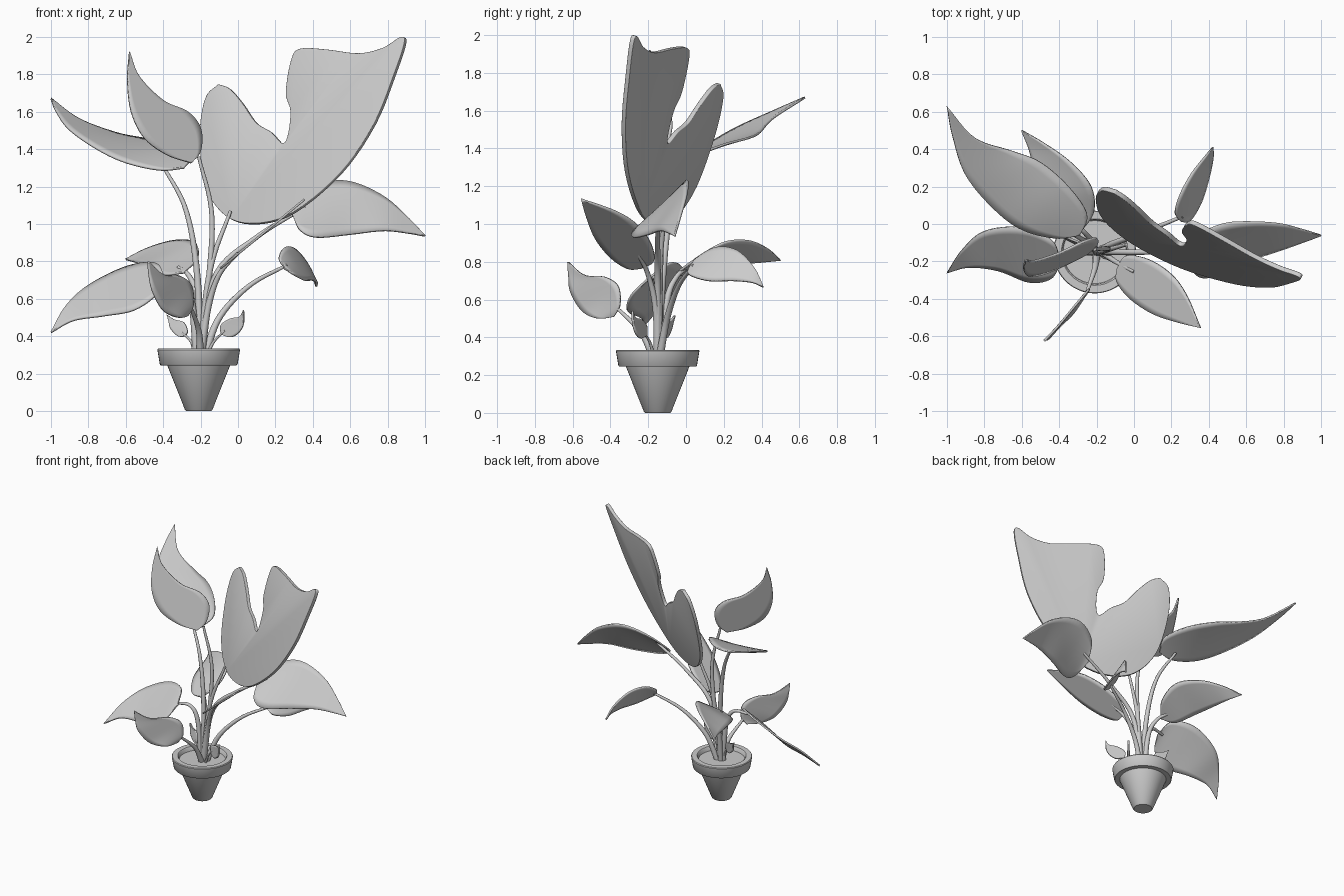
import bpy, bmesh, math
from mathutils import Vector as V

if "Cube" in bpy.data.objects:
    bpy.data.objects.remove(bpy.data.objects["Cube"])

PX, PY = -0.21, -0.15  # pot centre


def obj_from_bm(name, bm, angle=40):
    bmesh.ops.recalc_face_normals(bm, faces=bm.faces)
    me = bpy.data.meshes.new(name)
    bm.to_mesh(me)
    bm.free()
    o = bpy.data.objects.new(name, me)
    bpy.context.collection.objects.link(o)
    bpy.ops.object.select_all(action='DESELECT')
    o.select_set(True)
    bpy.context.view_layer.objects.active = o
    bpy.ops.object.shade_smooth_by_angle(angle=math.radians(angle))
    return o


def spline(pts, n):
    """n + 1 samples of a smooth curve through pts."""
    p = [V(q) for q in pts]
    p = [p[0] * 2 - p[1]] + p + [p[-1] * 2 - p[-2]]
    out = []
    for k in range(n + 1):
        t = k / n * (len(p) - 3)
        i = min(int(t), len(p) - 4)
        t -= i
        a, b, c, d = p[i:i + 4]
        out.append(0.5 * (2 * b + (c - a) * t + (2 * a - 5 * b + 4 * c - d) * t * t
                          + (3 * b - a - 3 * c + d) * t ** 3))
    return out


def lathe(name, profile, seg=48):
    bm = bmesh.new()
    rings = [[bm.verts.new((PX + r * math.cos(2 * math.pi * i / seg),
                            PY + r * math.sin(2 * math.pi * i / seg), z))
              for i in range(seg)] for r, z in profile]
    for a, b in zip(rings, rings[1:]):
        for i in range(seg):
            j = (i + 1) % seg
            bm.faces.new((a[i], a[j], b[j], b[i]))
    bm.faces.new(rings[0])
    bm.faces.new(rings[-1])
    return obj_from_bm(name, bm)


def leaf(name, base, left, right, tip, n=28, m=8, thick=0.012):
    """Blade lofted between a left and a right edge."""
    bm = bmesh.new()
    le = spline([base] + left + [tip], n)
    ri = spline([base] + right + [tip], n)
    rows = [[bm.verts.new(a.lerp(b, j / m)) for j in range(m + 1)] for a, b in zip(le, ri)]
    for a, b in zip(rows, rows[1:]):
        for j in range(m):
            bm.faces.new((a[j], a[j + 1], b[j + 1], b[j]))
    bmesh.ops.remove_doubles(bm, verts=bm.verts, dist=1e-5)
    o = obj_from_bm(name, bm)
    s = o.modifiers.new("thickness", 'SOLIDIFY')
    s.thickness, s.offset = thick, 0
    return o


def stem(name, pts, r0=0.02, r1=0.01, n=20, seg=12):
    """Tapered tube along a smooth path."""
    bm = bmesh.new()
    path = spline(pts, n)
    rings = []
    for k, p in enumerate(path):
        d = path[min(k + 1, n)] - path[max(k - 1, 0)]
        q = V((0, 0, 1)).rotation_difference(d.normalized())
        r = r0 + (r1 - r0) * k / n
        rings.append([bm.verts.new(p + q @ V((r * math.cos(2 * math.pi * i / seg),
                                              r * math.sin(2 * math.pi * i / seg), 0)))
                      for i in range(seg)])
    for a, b in zip(rings, rings[1:]):
        for i in range(seg):
            j = (i + 1) % seg
            bm.faces.new((a[i], a[j], b[j], b[i]))
    bm.faces.new(rings[0])
    bm.faces.new(rings[-1])
    return obj_from_bm(name, bm)


# pot and soil
lathe("pot", [(0.066, 0), (0.073, 0.006), (0.168, 0.245), (0.203, 0.245), (0.208, 0.25),
              (0.221, 0.328), (0.217, 0.334), (0.178, 0.334), (0.172, 0.328), (0.165, 0.28)])
lathe("soil", [(0.165, 0.28), (0.169, 0.302)])

# large notched leaf: flat outline on a tilted plane
outline = [(-.1, 1.745), (-.17, 1.67), (-.2, 1.47), (-.17, 1.2), (-.06, 1.04), (.1, 1.0), (.3, 1.06),
           (.55, 1.27), (.73, 1.53), (.84, 1.8), (.895, 1.97), (.87, 1.995), (.78, 1.94), (.65, 1.91),
           (.48, 1.93), (.34, 1.935), (.29, 1.88), (.26, 1.7), (.285, 1.6), (.27, 1.47), (.24, 1.43),
           (.18, 1.49), (.1, 1.54), (.03, 1.64), (-.04, 1.72), (-.1, 1.745)]
bm = bmesh.new()
bm.faces.new([bm.verts.new((p.x, 0.02 - 0.53 * (p.x - 0.3) + 0.3 * (p.z - 1.94), p.z))
              for p in spline([(x, 0, z) for x, z in outline], 125)[:-1]])
big = obj_from_bm("notched_leaf", bm)
mod = big.modifiers.new("thickness", 'SOLIDIFY')
mod.thickness, mod.offset = 0.026, 0
mod = big.modifiers.new("soft_edge", 'BEVEL')
mod.width, mod.segments = 0.009, 3

# other leaves: base, left edge, right edge, tip
leaf("right_leaf", (.29, -.17, 1.05),
     [(.35, -.06, 1.16), (.48, 0, 1.225), (.62, .01, 1.22), (.78, 0, 1.145), (.9, -.03, 1.04)],
     [(.33, -.27, .97), (.42, -.28, .93), (.6, -.2, .945), (.78, -.14, .965), (.92, -.09, .95)],
     (1.0, -.06, .935))
leaf("back_right_leaf", (.25, .015, .76),
     [(.22, .06, .82), (.25, .16, .875), (.31, .27, .86), (.38, .36, .77)],
     [(.3, .02, .73), (.36, .12, .70), (.4, .25, .70), (.42, .35, .69)], (.42, .41, .665))


def tilt(x, y):
    return (x, y, 0.84 + 0.82 * x)


leaf("front_right_leaf", tilt(-.09, -.24),
     [tilt(-.09, -.31), tilt(-.02, -.40), tilt(.1, -.48), tilt(.23, -.525)],
     [tilt(-.04, -.17), tilt(.08, -.19), tilt(.2, -.27), tilt(.28, -.38)], tilt(.355, -.555))
leaf("lower_left_leaf", (-.39, -.2, .71),
     [(-.44, -.09, .79), (-.6, -.02, .77), (-.8, -.04, .67), (-.92, -.14, .56)],
     [(-.44, -.29, .62), (-.56, -.31, .54), (-.72, -.25, .51), (-.88, -.23, .485)], (-1, -.26, .42))
leaf("back_left_leaf", (-.29, -.05, .74),
     [(-.215, .06, .82), (-.23, .2, .90), (-.34, .33, .91), (-.48, .43, .87)],
     [(-.4, -.01, .73), (-.48, .12, .77), (-.53, .28, .79), (-.56, .4, .80)], (-.6, .5, .81))
leaf("upper_left_leaf", (-.29, -.06, 1.30),
     [(-.25, .05, 1.36), (-.35, .2, 1.42), (-.5, .33, 1.455), (-.65, .39, 1.485), (-.85, .46, 1.56)],
     [(-.42, -.075, 1.29), (-.6, -.03, 1.33), (-.75, .08, 1.40), (-.9, .26, 1.505), (-.97, .47, 1.6)],
     (-1, .63, 1.67))


def lean(x, z):
    return (x, -.08 + .6 * (x + .2) + .28 * (z - 1.5), z)


leaf("top_left_leaf", lean(-.25, 1.325),
     [lean(-.38, 1.37), lean(-.5, 1.46), lean(-.57, 1.6), lean(-.59, 1.77)],
     [lean(-.2, 1.39), lean(-.2, 1.51), lean(-.27, 1.60), lean(-.4, 1.66), lean(-.53, 1.79)],
     lean(-.58, 1.92))
leaf("front_left_leaf", (-.27, -.38, .51),
     [(-.32, -.47, .5), (-.4, -.55, .54), (-.455, -.61, .64), (-.475, -.62, .73)],
     [(-.24, -.35, .57), (-.25, -.36, .67), (-.31, -.43, .72), (-.4, -.54, .73)], (-.48, -.625, .8))
leaf("small_right_leaf", (-.09, -.21, .41), [(-.09, -.21, .46), (-.04, -.24, .495), (.01, -.27, .505)],
     [(-.04, -.24, .395), (.005, -.265, .42), (.03, -.28, .47)], (.03, -.285, .54), n=16)
leaf("small_left_leaf", (-.28, -.12, .4), [(-.27, -.12, .43), (-.29, -.1, .475), (-.34, -.08, .49)],
     [(-.32, -.1, .4), (-.36, -.08, .44), (-.37, -.07, .48)], (-.38, -.06, .515), n=16)

# stems
S = (-.2, -.15, .29)
for name, pts in {
    "notched_leaf": [S, (-.15, -.14, .75), (-.04, -.11, 1.07)],
    "top_left": [S, (-.16, -.14, .65), (-.14, -.13, 1.05), (-.21, -.135, 1.36)],
    "upper_left": [S, (-.22, -.12, .75), (-.28, -.08, 1.08), (-.4, -.01, 1.31)],
    "right": [S, (-.12, -.15, .72), (.1, -.15, .93), (.36, -.14, 1.09)],
    "back_right": [(-.18, -.14, .29), (-.1, -.1, .5), (.06, -.04, .67), (.26, .04, .78)],
    "front_right": [S, (-.16, -.16, .55), (-.1, -.2, .73), (0, -.255, .845)],
    "lower_left": [(-.22, -.15, .29), (-.25, -.15, .6), (-.31, -.16, .71), (-.42, -.18, .71)],
    "back_left": [(-.21, -.14, .29), (-.22, -.1, .6), (-.26, -.05, .72), (-.32, .01, .77)],
    "front_left": [(-.2, -.17, .29), (-.21, -.24, .43), (-.25, -.36, .55)],
    "small_right": [(-.17, -.17, .29), (-.13, -.19, .37), (-.07, -.225, .43)],
    "small_left": [(-.23, -.15, .29), (-.25, -.14, .37), (-.3, -.11, .42)],
}.items():
    thin = name.startswith("small")
    stem(name + "_stem", pts, 0.01 if thin else 0.021, 0.005 if thin else 0.009)
